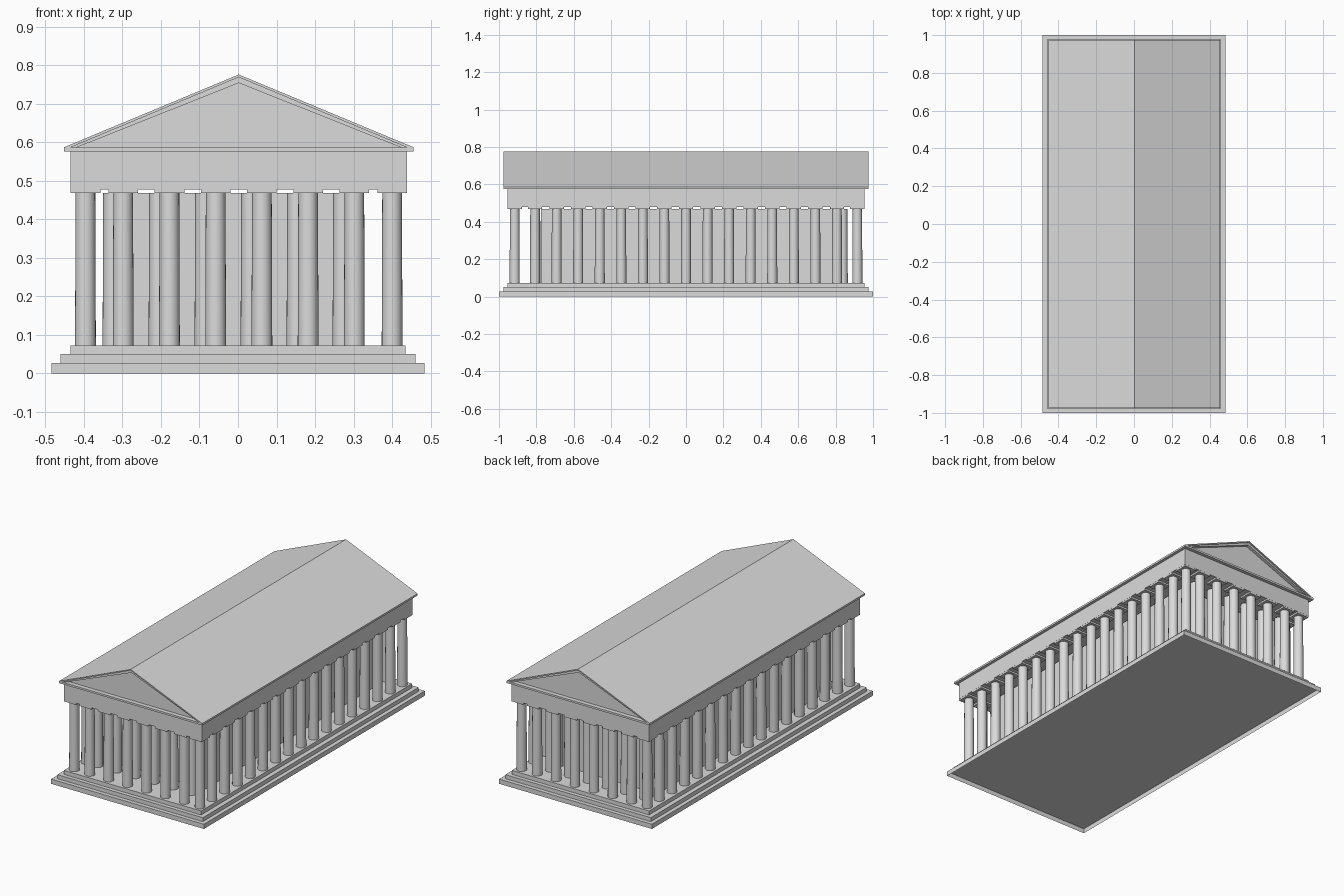
import bpy
import bmesh
from mathutils import Matrix

cube = bpy.data.objects.get("Cube")
if cube:
    bpy.data.objects.remove(cube, do_unlink=True)

stone = bpy.data.materials.new("pale_grey_stone")
stone.use_nodes = True
colour = (0.71, 0.71, 0.71, 1)
stone.diffuse_color = colour
stone.node_tree.nodes["Principled BSDF"].inputs["Base Color"].default_value = colour


def finish(name, bm, hollow=False):
    bmesh.ops.recalc_face_normals(bm, faces=bm.faces)
    if hollow:
        under = [f for f in bm.faces if f.normal.z < -0.9]
        bmesh.ops.delete(bm, geom=under, context="FACES")
    mesh = bpy.data.meshes.new(name)
    bm.to_mesh(mesh)
    bm.free()
    mesh.materials.append(stone)
    obj = bpy.data.objects.new(name, mesh)
    bpy.context.collection.objects.link(obj)
    return obj


def box(name, x0, x1, y0, y1, z0, z1, hollow=False):
    bm = bmesh.new()
    centre = Matrix.Translation(((x0 + x1) / 2, (y0 + y1) / 2, (z0 + z1) / 2))
    size = Matrix.Diagonal((x1 - x0, y1 - y0, z1 - z0, 1))
    bmesh.ops.create_cube(bm, size=1, matrix=centre @ size)
    return finish(name, bm, hollow)


def slab(name, hx, hy, z0, z1, x=0, hollow=False):
    return box(name, x - hx, x + hx, -hy, hy, z0, z1, hollow)


def prism(name, profile, hy):
    """Extrude an x-z profile along the length of the building."""
    bm = bmesh.new()
    face = bm.faces.new([bm.verts.new((x + SHIFT, -hy, z)) for x, z in profile])
    moved = bmesh.ops.extrude_face_region(bm, geom=[face])["geom"]
    verts = [v for v in moved if isinstance(v, bmesh.types.BMVert)]
    bmesh.ops.translate(bm, verts=verts, vec=(0, 2 * hy, 0))
    return finish(name, bm)


def chevron(name, x_out, top, x_in, under, hy):
    return prism(name, [(-x_out, EAVE), (0, top), (x_out, EAVE),
                        (x_in, EAVE), (0, under), (-x_in, EAVE)], hy)


def columns(name, spots):
    """Tapered round shafts standing on the floor."""
    bm = bmesh.new()
    for x, y in spots:
        bmesh.ops.create_cone(
            bm, cap_ends=True, segments=24, radius1=0.027, radius2=0.0255,
            depth=COL_TOP - FLOOR,
            matrix=Matrix.Translation((x, y, (COL_TOP + FLOOR) / 2)))
    obj = finish(name, bm)
    bpy.context.view_layer.objects.active = obj
    obj.select_set(True)
    bpy.ops.object.shade_smooth_by_angle()
    obj.select_set(False)


FLOOR, COL_TOP, BEAM, CORNICE, EAVE = 0.073, 0.468, 0.478, 0.576, 0.587
SHIFT = 0.002

# Stepped base, hollow underneath
slab("bottom_step", 0.484, 1.0, 0, 0.027, hollow=True)
slab("middle_step", 0.461, 0.977, 0.027, 0.05, hollow=True)
slab("top_step", 0.435, 0.955, 0.05, FLOOR, hollow=True)

# Outer colonnade, with the corner bays slightly narrower
END_X, END_Y = 0.398, 0.916
xs = [-END_X] + [(i - 2.5) * 0.12 for i in range(6)] + [END_X]
xs = [x + SHIFT for x in xs]
ys = [-END_Y] + [(i - 7) * 0.1153 for i in range(15)] + [END_Y]
spots = [(x, y) for x in xs for y in (-END_Y, END_Y)]
spots += [(x, y) for x in (xs[0], xs[-1]) for y in ys[1:-1]]
columns("outer_columns", spots)

# Square capital plates
plates = bmesh.new()
for x, y in spots:
    bmesh.ops.create_cube(
        plates, size=1,
        matrix=Matrix.Translation((x, y, (COL_TOP + BEAM) / 2))
        @ Matrix.Diagonal((0.077, 0.077, BEAM - COL_TOP, 1)))
finish("capital_plates", plates)

# Inner porch columns, six at each end of the chamber
MID_X, PORCH_FRONT, PORCH_BACK = -0.026, -0.805, 0.838
columns("porch_columns", [(MID_X + (i - 2.5) * 0.1194, y)
                          for i in range(6) for y in (PORCH_FRONT, PORCH_BACK)])

# Chamber walls
LEFT, RIGHT, THICK = MID_X - 0.325, MID_X + 0.325, 0.05
FRONT, BACK = PORCH_FRONT + 0.03, PORCH_BACK - 0.03
box("chamber_right_wall", LEFT, LEFT + THICK, FRONT, BACK, FLOOR, COL_TOP)
box("chamber_left_wall", RIGHT - THICK, RIGHT, FRONT, BACK, FLOOR, COL_TOP)
for name, y in (("chamber_front_wall", FRONT + 0.05), ("chamber_back_wall", BACK - 0.1)):
    box(name, LEFT + THICK, RIGHT - THICK, y, y + THICK, FLOOR, COL_TOP)

# Beam, cornice, gables and roof
slab("entablature", 0.437, 0.955, BEAM, CORNICE, SHIFT)
slab("cornice", 0.454, 0.975, CORNICE, EAVE, SHIFT)
prism("gable_wall", [(-0.42, EAVE), (0, 0.754), (0.42, EAVE)], 0.95)
chevron("raking_cornice", 0.436, 0.769, 0.42, 0.754, 0.968)
chevron("roof", 0.454, 0.776, 0.436, 0.769, 0.975)
